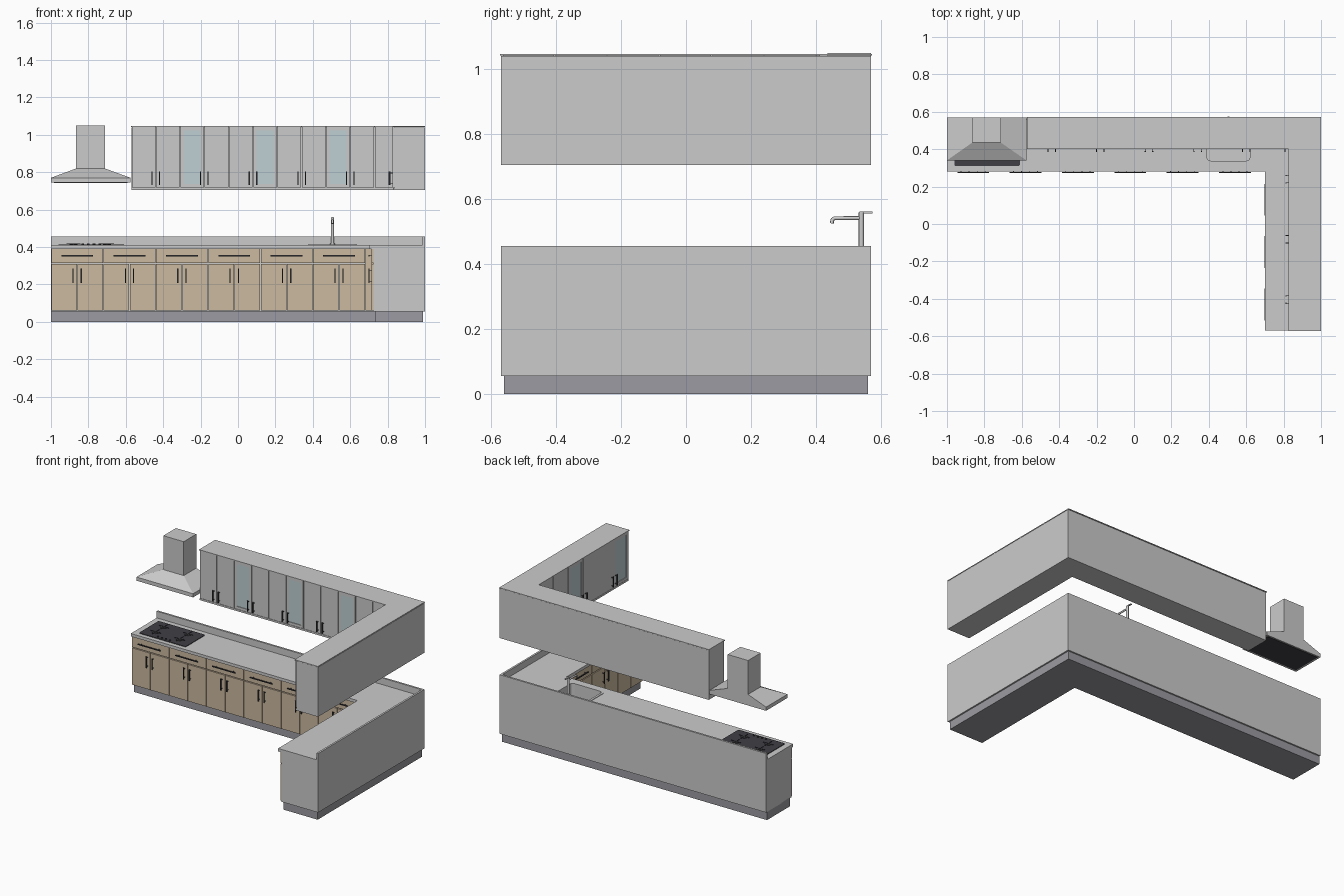
import bpy, bmesh, math
from mathutils import Vector

if "Cube" in bpy.data.objects:
    bpy.data.objects.remove(bpy.data.objects["Cube"])


def material(name, rgb):
    m = bpy.data.materials.new(name)
    m.diffuse_color = (*rgb, 1)
    m.use_nodes = True
    m.node_tree.nodes["Principled BSDF"].inputs["Base Color"].default_value = m.diffuse_color
    return m


WOOD = material("wood", (0.60, 0.49, 0.35))
STONE = material("stone", (0.72, 0.72, 0.70))
DARK = material("dark_metal", (0.05, 0.05, 0.06))
PLINTH = material("plinth_grey", (0.33, 0.33, 0.36))
GLASS = material("glass", (0.52, 0.63, 0.66))


def finish(name, bm, mat=None):
    bmesh.ops.recalc_face_normals(bm, faces=bm.faces)
    me = bpy.data.meshes.new(name)
    bm.to_mesh(me)
    bm.free()
    ob = bpy.data.objects.new(name, me)
    bpy.context.collection.objects.link(ob)
    if mat:
        me.materials.append(mat)
    return ob


def box(name, x0, x1, y0, y1, z0, z1, mat=None, round_r=0):
    bm = bmesh.new()
    bmesh.ops.create_cube(bm, size=1)
    for v in bm.verts:
        v.co = Vector(((x0 + x1) / 2 + v.co.x * (x1 - x0),
                       (y0 + y1) / 2 + v.co.y * (y1 - y0),
                       (z0 + z1) / 2 + v.co.z * (z1 - z0)))
    if round_r:
        edges = [e for e in bm.edges if abs(e.verts[0].co.z - e.verts[1].co.z) > 1e-4]
        bmesh.ops.bevel(bm, geom=edges, offset=round_r, segments=4, affect='EDGES', profile=0.5)
    return finish(name, bm, mat)


def prism(name, pts, z0, z1, mat=None):
    bm = bmesh.new()
    face = bm.faces.new([bm.verts.new((x, y, z0)) for x, y in pts])
    ext = bmesh.ops.extrude_face_region(bm, geom=[face])["geom"]
    bmesh.ops.translate(bm, vec=(0, 0, z1 - z0), verts=[g for g in ext if isinstance(g, bmesh.types.BMVert)])
    return finish(name, bm, mat)


def corner(name, left, front_y, front_x, right, back, end, z0, z1, mat=None):
    """L-shaped slab running along the back and the right side."""
    return prism(name, [(left, front_y), (front_x, front_y), (front_x, end),
                        (right, end), (right, back), (left, back)], z0, z1, mat)


def cylinder(name, r, depth, loc, mat=None, sides=20):
    bpy.ops.mesh.primitive_cylinder_add(radius=r, depth=depth, vertices=sides, location=loc)
    ob = bpy.context.object
    ob.name = name
    if mat:
        ob.data.materials.append(mat)
    bpy.ops.object.shade_smooth_by_angle()
    return ob


def on_run(run, name, u0, u1, d0, d1, z0, z1, mat=None):
    """Box on a cabinet front: u along the run, d outwards from its face."""
    side, face = run
    if side == "back":
        return box(name, u0, u1, face - d1, face - d0, z0, z1, mat)
    return box(name, face - d1, face - d0, u0, u1, z0, z1, mat)


def handle(run, name, u0, u1, z0, z1):
    on_run(run, name, u0, u1, 0.021, 0.027, z0, z1, DARK)
    flat = u1 - u0 > z1 - z0
    for t in (0.12, 0.88):
        u = u0 + (u1 - u0) * t if flat else (u0 + u1) / 2
        z = (z0 + z1) / 2 if flat else z0 + (z1 - z0) * t
        on_run(run, name + "_post", u - 0.002, u + 0.002, 0.009, 0.022, z - 0.002, z + 0.002, DARK)


G = 0.002   # half gap between fronts
T = 0.010   # front thickness


def base_unit(run, u0, u1):
    mid = (u0 + u1) / 2
    on_run(run, "drawer_front", u0 + G, u1 - G, 0, T, 0.315, 0.388, WOOD)
    handle(run, "drawer_handle", mid - 0.085, mid + 0.085, 0.350, 0.356)
    for a, b, h in ((u0, mid, mid - 0.022), (mid, u1, mid + 0.022)):
        on_run(run, "base_door", a + G, b - G, 0, T, 0.060, 0.309, WOOD)
        handle(run, "base_door_handle", h - 0.003, h + 0.003, 0.208, 0.285)


def wall_door(run, a, b, handle_at_high, glazed):
    z0, z1, f = 0.719, 1.042, 0.018
    a, b = a + G, b - G
    if glazed:
        on_run(run, "glass_pane", a + f, b - f, 0.001, 0.006, z0 + f, z1 - f, GLASS)
        for p, q in ((a, a + f), (b - f, b)):
            on_run(run, "glass_door_stile", p, q, 0, T, z0, z1)
        for p, q in ((z0, z0 + f), (z1 - f, z1)):
            on_run(run, "glass_door_rail", a + f, b - f, 0, T, p, q)
    else:
        on_run(run, "wall_door", a, b, 0, T, z0, z1)
    h = b - 0.018 if handle_at_high else a + 0.018
    handle(run, "wall_door_handle", h - 0.003, h + 0.003, 0.732, 0.805)


# Base cabinets: plinth, carcass, worktop, splashback
corner("plinth", -1, 0.315, 0.735, 0.99, 0.56, -0.56, 0, 0.06, PLINTH)
carcass = corner("base_carcass", -1, 0.30, 0.725, 1, 0.57, -0.57, 0.055, 0.39)
worktop = corner("worktop", -1, 0.28, 0.70, 1, 0.57, -0.57, 0.39, 0.41, STONE)
corner("splashback", -1, 0.557, 0.987, 1, 0.57, -0.57, 0.41, 0.455, STONE)
BACK, RIGHT = ("back", 0.30), ("right", 0.725)
for i in range(6):
    base_unit(BACK, -1 + 0.28 * i, -0.72 + 0.28 * i)
for i in range(3):
    base_unit(RIGHT, -0.57 + 0.28 * i, -0.29 + 0.28 * i)
on_run(BACK, "corner_filler", 0.682, 0.724, 0, T, 0.06, 0.388, WOOD)
on_run(RIGHT, "corner_filler", 0.272, 0.299, 0, T, 0.06, 0.388, WOOD)

# Wall cabinets
corner("wall_carcass", -0.57, 0.412, 0.837, 1, 0.57, -0.57, 0.714, 1.04)
corner("wall_top_panel", -0.573, 0.400, 0.825, 1, 0.573, -0.573, 1.042, 1.047)
corner("light_rail", -0.57, 0.404, 0.829, 1, 0.57, -0.57, 0.704, 0.716)
BACK_UP, RIGHT_UP = ("back", 0.412), ("right", 0.837)
for i in range(11):
    a = -0.57 + 0.13 * i
    wall_door(BACK_UP, a, min(a + 0.13, 0.827), i % 2 == 0, i in (2, 5, 8))
for i in range(6):
    a = -0.565 + 0.161 * i
    wall_door(RIGHT_UP, a, a + 0.161, i % 2 == 0, i in (0, 3))

# Sink: bowl cut through rim, worktop and carcass
rim = box("sink_rim", 0.375, 0.635, 0.325, 0.525, 0.405, 0.413, None, 0.025)
cutter = box("sink_cutter", 0.39, 0.62, 0.338, 0.512, 0.31, 0.45, None, 0.02)
cutter.hide_render = True
cutter.hide_viewport = True
for ob in (rim, worktop, carcass):
    mod = ob.modifiers.new("bowl", 'BOOLEAN')
    mod.operation = 'DIFFERENCE'
    mod.solver = 'EXACT'
    mod.object = cutter
cylinder("sink_drain", 0.016, 0.004, (0.505, 0.425, 0.312), DARK)

# Tap
cylinder("tap_base", 0.013, 0.01, (0.505, 0.54, 0.415))
cylinder("tap_column", 0.008, 0.148, (0.505, 0.54, 0.484))
box("tap_lever", 0.500, 0.510, 0.535, 0.575, 0.555, 0.561)
cu = bpy.data.curves.new("tap_spout", 'CURVE')
cu.dimensions = '3D'
cu.bevel_depth = 0.006
cu.bevel_resolution = 2
cu.use_fill_caps = True
sp = cu.splines.new('POLY')
path = [(0.54, 0.541), (0.458, 0.541), (0.451, 0.537), (0.449, 0.525)]
sp.points.add(len(path) - 1)
for p, (y, z) in zip(sp.points, path):
    p.co = (0.505, y, z, 1)
bpy.context.collection.objects.link(bpy.data.objects.new("tap_spout", cu))

# Hob with four burners and knobs
box("hob_plate", -0.96, -0.61, 0.31, 0.52, 0.409, 0.414, DARK, 0.008)
for x in (-0.88, -0.70):
    for y in (0.375, 0.465):
        cylinder("burner", 0.022, 0.004, (x, y, 0.415), DARK)
        for w, d in ((0.037, 0.002), (0.002, 0.037)):
            box("pan_support", x - w, x + w, y - d, y + d, 0.416, 0.419, DARK)
for i in range(4):
    cylinder("hob_knob", 0.007, 0.005, (-0.83 + 0.03 * i, 0.328, 0.416), DARK, 12)

# Extractor hood: rim, tapered canopy, chimney, dark filter
box("hood_rim", -1, -0.575, 0.34, 0.57, 0.745, 0.770)
bm = bmesh.new()
low = [bm.verts.new((x, y, 0.770)) for x, y in ((-1, 0.34), (-0.575, 0.34), (-0.575, 0.57), (-1, 0.57))]
top = [bm.verts.new((x, y, 0.820)) for x, y in ((-0.865, 0.435), (-0.712, 0.435), (-0.712, 0.57), (-0.865, 0.57))]
bm.faces.new(low)
bm.faces.new(top)
for i in range(4):
    j = (i + 1) % 4
    bm.faces.new((low[i], low[j], top[j], top[i]))
finish("hood_canopy", bm)
box("hood_chimney", -0.865, -0.712, 0.435, 0.57, 0.82, 1.05)
box("hood_filter", -0.985, -0.59, 0.355, 0.56, 0.743, 0.747, DARK)
